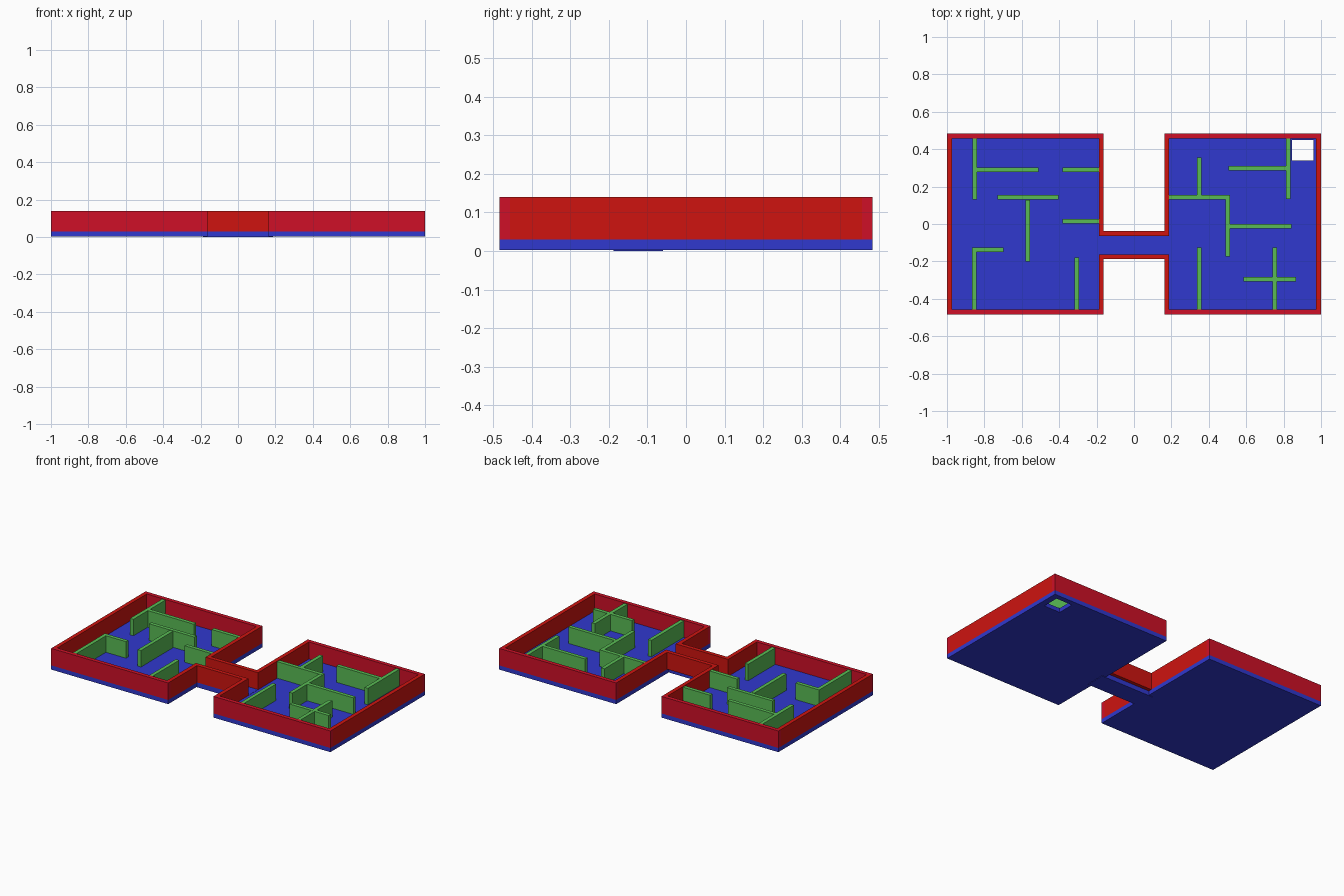
import bpy

if "Cube" in bpy.data.objects:
    bpy.data.objects.remove(bpy.data.objects["Cube"])

def material(name, rgb):
    m = bpy.data.materials.new(name)
    m.diffuse_color = (*rgb, 1)
    m.use_nodes = True
    m.node_tree.nodes["Principled BSDF"].inputs["Base Color"].default_value = m.diffuse_color
    return m

RED = material("red", (0.62, 0.007, 0.005))
CRIMSON = material("crimson", (0.62, 0.005, 0.02))
BLUE = material("blue", (0.03, 0.04, 0.62))
GREEN = material("green", (0.1, 0.5, 0.09))

def box(name, x0, x1, y0, y1, z0, z1, mat):
    bpy.ops.mesh.primitive_cube_add(size=1)
    ob = bpy.context.object
    ob.name = name
    ob.location = ((x0 + x1) / 2, (y0 + y1) / 2, (z0 + z1) / 2)
    ob.scale = (x1 - x0, y1 - y0, z1 - z0)
    bpy.ops.object.transform_apply(location=True, scale=True)
    if mat:
        ob.data.materials.append(mat)
    return ob

FLOOR, TOP = 0.03, 0.14      # floor surface and wall top
W, D, T = 1.0, 0.483, 0.026  # half width, half depth, wall thickness
GAP = 0.162                  # half length of the corridor
C0, C1 = -0.188, -0.038      # corridor outer sides in y

# Two rooms: floor, end walls, side walls, inner wall split by the doorway
floors = {}
for side, s in (("left", -1), ("right", 1)):
    def room_box(name, xa, xb, *rest):
        return box(f"{side}_{name}", *sorted((s * xa, s * xb)), *rest)
    floors[side] = room_box("floor", GAP, W, -D, D, 0.003, FLOOR, BLUE)
    room_box("front_wall", GAP, W, -D, -D + T, FLOOR, TOP, CRIMSON)
    room_box("back_wall", GAP, W, D - T, D, FLOOR, TOP, CRIMSON)
    room_box("outer_wall", W - T, W, -D + T, D - T, FLOOR, TOP, RED)
    room_box("inner_wall_front", GAP, GAP + T, -D + T, C0 + T, FLOOR, TOP, RED)
    room_box("inner_wall_back", GAP, GAP + T, C1 - T, D - T, FLOOR, TOP, RED)

# Corridor joining the rooms
box("corridor_floor", -GAP - T, GAP + T, C0, C1 - T + 0.004, 0, FLOOR + 0.001, BLUE)
box("corridor_front_wall", -GAP, GAP, C0, C0 + T, FLOOR, TOP, RED)
box("corridor_back_wall", -GAP, GAP, C1 - T, C1, FLOOR, TOP, RED)

# Square hole through the right floor
cutter = box("hole_cutter", 0.845, 0.96, 0.34, 0.45, -0.1, 0.1, None)
cutter.hide_render = True
cutter.hide_viewport = True
mod = floors["right"].modifiers.new("hole", "BOOLEAN")
mod.object = cutter
mod.operation = "DIFFERENCE"
mod.solver = "EXACT"

# Maze partitions along x: (x0, x1, y centre)
ALONG_X = [(-0.84, -0.51, 0.289), (-0.383, -0.188, 0.289), (-0.73, -0.404, 0.144),
           (-0.383, -0.188, 0.014), (-0.865, -0.697, -0.138), (0.188, 0.512, 0.144),
           (0.512, 0.843, -0.012), (0.506, 0.812, 0.297), (0.586, 0.865, -0.296)]
# Maze partitions along y: (x centre, y0, y1)
ALONG_Y = [(-0.852, 0.13, 0.457), (-0.567, -0.2, 0.128), (-0.853, -0.457, -0.15),
           (-0.307, -0.457, -0.18), (0.348, 0.155, 0.355), (0.5, -0.175, 0.132),
           (0.824, 0.135, 0.457), (0.348, -0.457, -0.126), (0.752, -0.457, -0.126)]
H = 0.012
for i, (a, b, c) in enumerate(ALONG_X):
    box(f"partition_x_{i}", a, b, c - H, c + H, FLOOR, TOP - 0.003, GREEN)
for i, (c, a, b) in enumerate(ALONG_Y):
    box(f"partition_y_{i}", c - H, c + H, a, b, FLOOR, TOP - 0.0035, GREEN)
